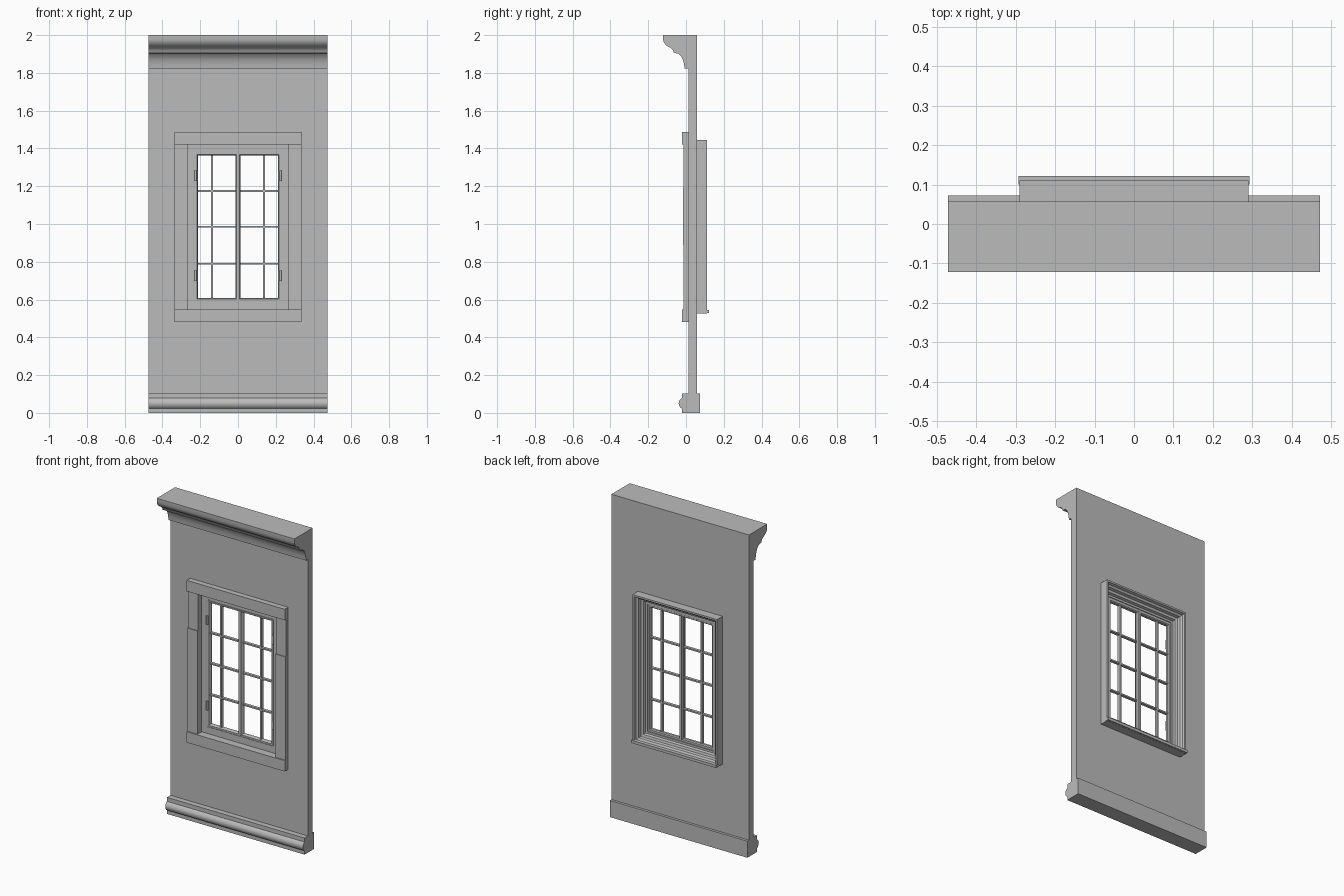
import bpy, bmesh, math

if "Cube" in bpy.data.objects:
    bpy.data.objects.remove(bpy.data.objects["Cube"], do_unlink=True)

stone = bpy.data.materials.new("plain_grey")
stone.use_nodes = True
GREY = (0.5, 0.5, 0.5, 1)
stone.diffuse_color = GREY
stone.node_tree.nodes["Principled BSDF"].inputs["Base Color"].default_value = GREY

HALF = 0.473                      # half width of the wall panel
WALL_FRONT, WALL_BACK = 0.012, 0.057
OPEN_X, OPEN_LO, OPEN_HI = 0.228, 0.59, 1.383   # clear window opening


def finish(name, bm, smooth=False):
    bmesh.ops.recalc_face_normals(bm, faces=bm.faces)
    mesh = bpy.data.meshes.new(name)
    bm.to_mesh(mesh)
    bm.free()
    obj = bpy.data.objects.new(name, mesh)
    bpy.context.collection.objects.link(obj)
    mesh.materials.append(stone)
    if smooth:
        bpy.ops.object.select_all(action="DESELECT")
        obj.select_set(True)
        bpy.context.view_layer.objects.active = obj
        bpy.ops.object.shade_smooth_by_angle(angle=math.radians(35))
    return obj


def box(name, x0, x1, y0, y1, z0, z1):
    bm = bmesh.new()
    bmesh.ops.create_cube(bm, size=1)
    for v in bm.verts:
        v.co = (x1 if v.co.x > 0 else x0, y1 if v.co.y > 0 else y0, z1 if v.co.z > 0 else z0)
    return finish(name, bm)


def extrude_x(name, profile):
    """Run a closed (y, z) profile along the full wall width."""
    bm = bmesh.new()
    face = bm.faces.new([bm.verts.new((-HALF, y, z)) for y, z in profile])
    new = bmesh.ops.extrude_face_region(bm, geom=[face])["geom"]
    for v in new:
        if isinstance(v, bmesh.types.BMVert):
            v.co.x = HALF
    return finish(name, bm, smooth=True)


def rect_ring(name, loops):
    """Join rectangles (x0, x1, z0, z1, y) in order into a closed mitred frame."""
    bm = bmesh.new()
    rings = [[bm.verts.new((x, y, z)) for x, z in ((x0, z0), (x1, z0), (x1, z1), (x0, z1))]
             for x0, x1, z0, z1, y in loops]
    for a, b in zip(rings, rings[1:] + rings[:1]):
        for i in range(4):
            j = (i + 1) % 4
            bm.faces.new((a[i], a[j], b[j], b[i]))
    return finish(name, bm)


def moulded_frame(name, x0, x1, z0, z1, profile):
    """Frame around a rectangle; the profile lists (outward offset, y)."""
    return rect_ring(name, [(x0 - o, x1 + o, z0 - o, z1 + o, y) for o, y in profile])


# Wall panel with the window hole
hole, panel = (-0.268, 0.268, 0.547, 1.42), (-HALF, HALF, 0.05, 2.0)
rect_ring("wall", [panel + (WALL_FRONT,), hole + (WALL_FRONT,),
                   hole + (WALL_BACK,), panel + (WALL_BACK,)])

# Cornice and plinth mouldings
extrude_x("cornice", [
    (WALL_FRONT + 0.02, 2.0), (-0.122, 2.0), (-0.122, 1.975), (-0.117, 1.96), (-0.105, 1.945),
    (-0.08, 1.932), (-0.07, 1.922), (-0.064, 1.906), (-0.04, 1.902), (-0.026, 1.888),
    (-0.016, 1.868), (-0.01, 1.845), (-0.008, 1.822), (WALL_FRONT + 0.02, 1.822)])
extrude_x("plinth", [
    (0.073, 0), (0.073, 0.103), (-0.022, 0.103), (-0.022, 0.078), (-0.03, 0.072),
    (-0.037, 0.061), (-0.039, 0.05), (-0.036, 0.038), (-0.03, 0.028), (-0.022, 0.023), (-0.022, 0)])

# Front stone surround: lintel, sill and three blocks per side
box("lintel", -0.337, 0.337, -0.022, 0.02, 1.42, 1.488)
box("front_sill", -0.337, 0.337, -0.022, 0.02, 0.48, 0.547)
blocks = [("lower", 0.547, 0.89, -0.014), ("middle", 0.89, 1.19, -0.017), ("upper", 1.19, 1.42, -0.012)]
for side, s in (("left", 1), ("right", -1)):
    for part, z0, z1, y in blocks:
        xs = sorted((s * 0.268, s * 0.337))
        box(f"{side}_{part}_surround", xs[0], xs[1], y, 0.02, z0, z1)

# Deep stepped frame projecting from the back of the wall
moulded_frame("window_frame", -OPEN_X, OPEN_X, OPEN_LO, OPEN_HI, [
    (0, 0.024), (0.042, 0.024), (0.042, 0.056), (0.063, 0.056), (0.063, 0.111),
    (0.052, 0.111), (0.047, 0.096), (0.036, 0.088), (0.032, 0.072),
    (0.018, 0.068), (0.013, 0.054), (0, 0.054)])
box("back_sill", -0.293, 0.293, 0.1, 0.122, 0.528, 0.545)

# Pair of casement sashes with glazing bars and hinges
PANE_LO, PANE_HI = 0.608, 1.362
for side, s in (("left", 1), ("right", -1)):
    x0, x1 = sorted((s * 0.014, s * 0.211))
    moulded_frame(f"{side}_sash", x0, x1, PANE_LO, PANE_HI, [
        (0, 0.03), (0.005, 0.022), (0.0135, 0.022), (0.0135, 0.05), (0.005, 0.05), (0, 0.044)])
    # outer edge of the sash, filling up to the frame
    edge = sorted((s * 0.22, s * 0.23))
    box(f"{side}_sash_edge", edge[0], edge[1], 0.026, 0.048, OPEN_LO, OPEN_HI)
    bar = s * 0.137
    box(f"{side}_upright_bar", bar - 0.005, bar + 0.005, 0.026, 0.046, PANE_LO, PANE_HI)
    for i, z in enumerate((0.79, 0.985, 1.175)):
        box(f"{side}_cross_bar_{i + 1}", x0, x1, 0.027, 0.045, z - 0.0045, z + 0.0045)
    for where, z in (("lower", 0.725), ("upper", 1.255)):
        bm = bmesh.new()
        bmesh.ops.create_cone(bm, cap_ends=True, segments=12, radius1=0.006, radius2=0.006, depth=0.055)
        bmesh.ops.translate(bm, verts=bm.verts, vec=(s * 0.224, 0.018, z))
        finish(f"{side}_{where}_hinge", bm, smooth=True)

# Cover strip where the sashes meet, and rails closing the gaps at top and bottom
box("meeting_strip", -0.008, 0.008, 0.017, 0.054, 0.6, 1.372)
box("top_rail", -OPEN_X, OPEN_X, 0.027, 0.049, 1.372, OPEN_HI + 0.002)
box("bottom_rail", -OPEN_X, OPEN_X, 0.027, 0.049, OPEN_LO - 0.002, 0.6)
